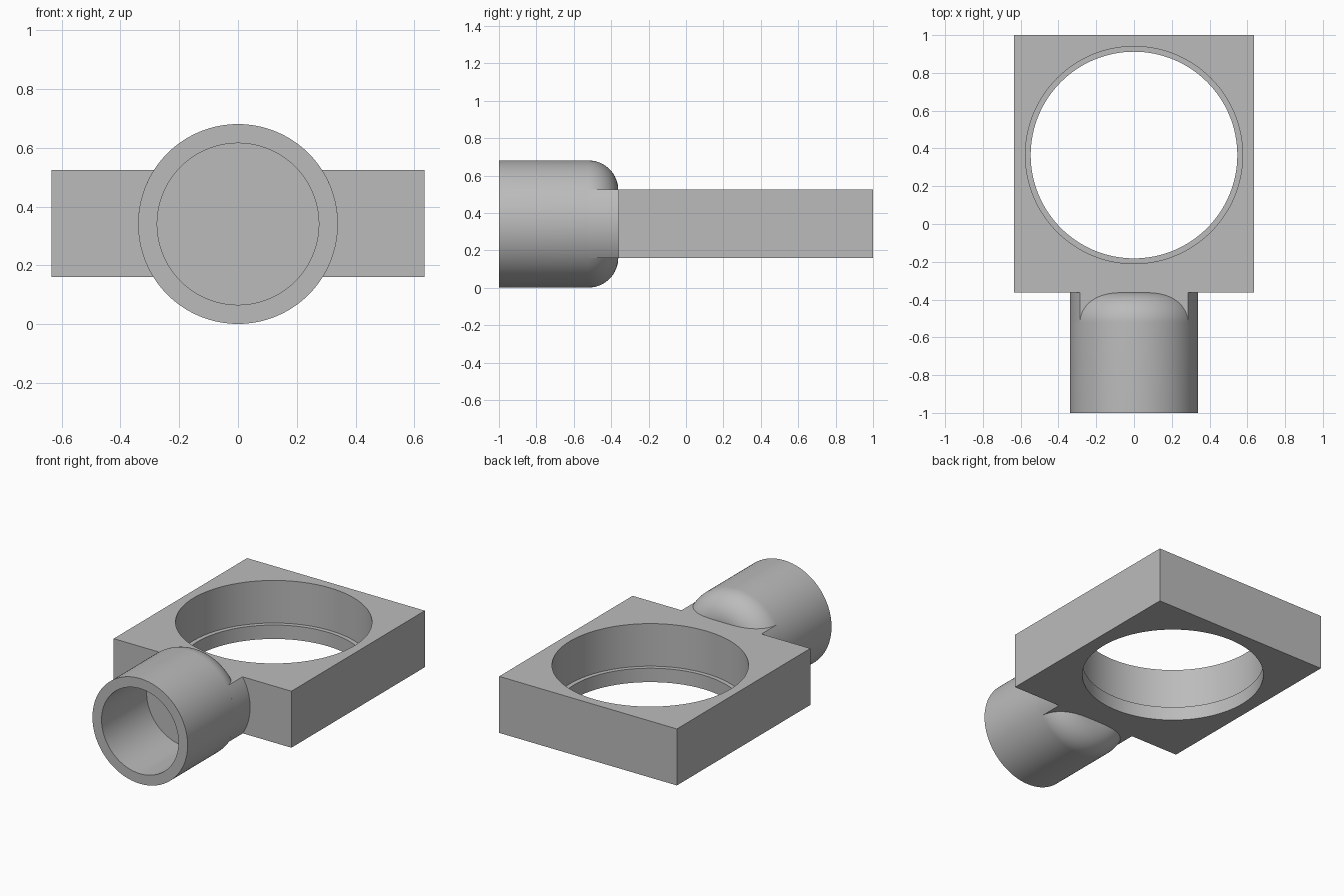
import bpy, bmesh, math
from mathutils import Matrix

cube = bpy.data.objects.get("Cube")
if cube:
    bpy.data.objects.remove(cube, do_unlink=True)

grey = bpy.data.materials.new("plain grey")
grey.use_nodes = True
grey.diffuse_color = (0.5, 0.5, 0.5, 1)
grey.node_tree.nodes["Principled BSDF"].inputs["Base Color"].default_value = (0.5, 0.5, 0.5, 1)

# Main dimensions
HALF_WIDTH, FRONT, BACK = 0.635, -0.362, 1.0
BOTTOM, TOP = 0.16, 0.525
HOLE_Y, HOLE_R, LIP_R, LIP_TOP = 0.365, 0.575, 0.547, 0.25
PIPE_R, BORE_R, PIPE_Z, BORE_END, FILLET = 0.34, 0.275, 0.341, -0.54, 0.16
ALONG_Y = Matrix.Rotation(-math.pi / 2, 4, "X")


def make_object(name, bm):
    bmesh.ops.recalc_face_normals(bm, faces=bm.faces[:])
    mesh = bpy.data.meshes.new(name)
    bm.to_mesh(mesh)
    bm.free()
    mesh.materials.append(grey)
    obj = bpy.data.objects.new(name, mesh)
    bpy.context.collection.objects.link(obj)
    return obj


def lathe(name, profile, matrix, steps=128):
    """Spin a (radius, height) profile around z, then place it."""
    bm = bmesh.new()
    verts = [bm.verts.new((r, 0, h)) for r, h in profile]
    edges = [bm.edges.new(pair) for pair in zip(verts, verts[1:])]
    bmesh.ops.spin(bm, geom=verts + edges, cent=(0, 0, 0), axis=(0, 0, 1),
                   angle=2 * math.pi, steps=steps)
    bmesh.ops.remove_doubles(bm, verts=bm.verts[:], dist=0.0001)
    bm.transform(matrix)
    return make_object(name, bm)


def extrude_outline(name, points, offset):
    bm = bmesh.new()
    face = bm.faces.new([bm.verts.new(p) for p in points])
    side = bmesh.ops.extrude_face_region(bm, geom=[face])["geom"]
    bmesh.ops.translate(bm, vec=offset,
                        verts=[v for v in side if isinstance(v, bmesh.types.BMVert)])
    return make_object(name, bm)


def smooth(obj):
    bpy.ops.object.select_all(action="DESELECT")
    obj.select_set(True)
    bpy.context.view_layer.objects.active = obj
    bpy.ops.object.shade_smooth_by_angle(angle=math.radians(30))


# Square plate
corners = [(-HALF_WIDTH, FRONT), (HALF_WIDTH, FRONT), (HALF_WIDTH, BACK), (-HALF_WIDTH, BACK)]
plate = extrude_outline("ring_plate", [(x, y, BOTTOM) for x, y in corners],
                        (0, 0, TOP - BOTTOM))

# Stepped round opening with a retaining lip at the bottom
cutter = lathe("opening_cutter",
               [(0, 0), (LIP_R, 0), (LIP_R, LIP_TOP), (HOLE_R, LIP_TOP), (HOLE_R, 1), (0, 1)],
               Matrix.Translation((0, HOLE_Y, 0)))
cutter.hide_render = True
cut = plate.modifiers.new("opening", "BOOLEAN")
cut.operation = "DIFFERENCE"
cut.solver = "EXACT"
cut.object = cutter
bpy.context.view_layer.objects.active = plate
bpy.ops.object.modifier_apply(modifier=cut.name)
bpy.data.objects.remove(cutter, do_unlink=True)

# Socket: blind bore at the front, rounded shoulder at the back
shoulder = []
for i in range(17):
    a = math.pi / 2 * i / 16
    shoulder.append((PIPE_R - FILLET + FILLET * math.cos(a),
                     FRONT - FILLET + FILLET * math.sin(a)))
socket = lathe("pipe_socket",
               [(0, BORE_END), (BORE_R, BORE_END), (BORE_R, -1), (PIPE_R, -1)]
               + shoulder + [(0, FRONT)],
               Matrix.Translation((0, 0, PIPE_Z)) @ ALONG_Y)

# Neck: full-width slice of the socket, as thick as the plate
low = math.asin((BOTTOM - PIPE_Z) / PIPE_R)
high = math.asin((TOP - PIPE_Z) / PIPE_R)
arc = [low + (high - low) * i / 24 for i in range(25)]
right = [(PIPE_R * math.cos(a), PIPE_Z + PIPE_R * math.sin(a)) for a in arc]
outline = right + [(-x, z) for x, z in reversed(right)]
neck = extrude_outline("socket_neck", [(x, FRONT - FILLET, z) for x, z in outline],
                       (0, FILLET, 0))

for part in (plate, socket, neck):
    smooth(part)
